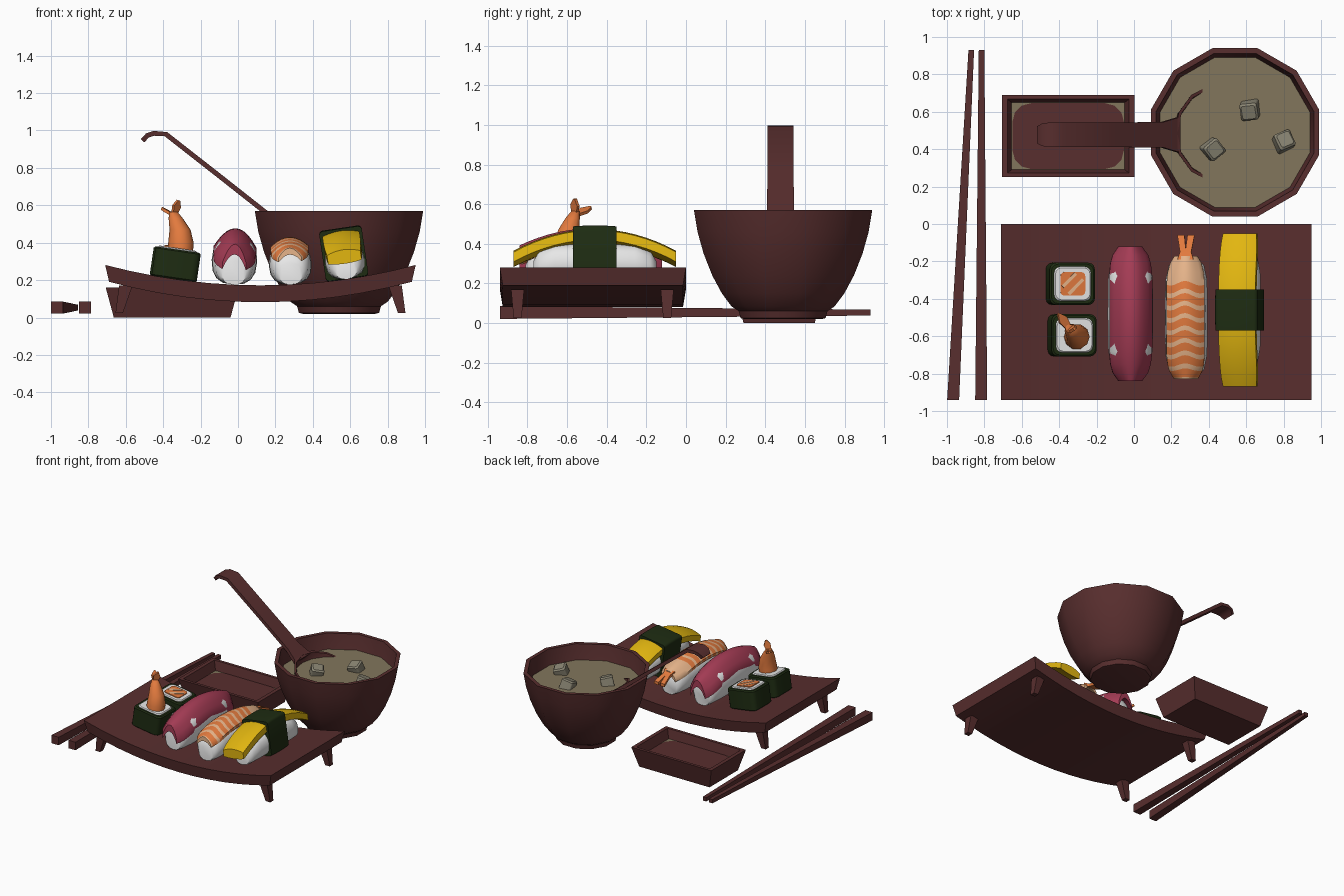
import bpy, bmesh, math
from math import sin, cos, pi, radians
from mathutils import Vector, Matrix, Euler

if "Cube" in bpy.data.objects:
    bpy.data.objects.remove(bpy.data.objects["Cube"])


def material(name, *rgb):
    m = bpy.data.materials.new(name)
    m.diffuse_color = [((c / 255 + 0.055) / 1.055) ** 2.4 for c in rgb] + [1]
    m.use_nodes = True
    m.node_tree.nodes["Principled BSDF"].inputs["Base Color"].default_value = m.diffuse_color
    return m


WOOD = material("dark_red_wood", 88, 46, 46)
SOUP = material("soup_olive", 130, 118, 92)
TOFU = material("tofu_grey", 138, 133, 115)
RICE = material("rice_white", 240, 240, 240)
NORI = material("seaweed_green", 30, 44, 18)
TUNA = material("tuna_red", 165, 60, 85)
ORANGE = material("prawn_orange", 226, 122, 62)
PALE = material("prawn_pale", 243, 190, 146)
EGG = material("egg_yellow", 226, 182, 16)


def loft(name, rings, mats, smooth=0, loc=(0, 0, 0), rot=(0, 0, 0), rule=None):
    """Skin a list of equal-length point rings and cap both ends."""
    mats = mats if isinstance(mats, list) else [mats]
    bm = bmesh.new()
    rows = [[bm.verts.new(p) for p in r] for r in rings]
    n = len(rows[0])
    for i in range(len(rows) - 1):
        for j in range(n):
            k = (j + 1) % n
            f = bm.faces.new((rows[i][j], rows[i][k], rows[i + 1][k], rows[i + 1][j]))
            f.material_index = rule(i) if rule else 0
    bm.faces.new(rows[0][::-1]).material_index = rule(0) if rule else 0
    bm.faces.new(rows[-1]).material_index = rule(len(rows) - 2) if rule else 0
    bmesh.ops.recalc_face_normals(bm, faces=bm.faces[:])
    me = bpy.data.meshes.new(name)
    bm.to_mesh(me)
    bm.free()
    for m in mats:
        me.materials.append(m)
    if smooth:
        me.polygons.foreach_set("use_smooth", [True] * len(me.polygons))
        me.set_sharp_from_angle(angle=radians(smooth))
    ob = bpy.data.objects.new(name, me)
    bpy.context.collection.objects.link(ob)
    ob.location, ob.rotation_euler = loc, rot
    return ob


def rrect(hx, hy, r, n=4):
    """Rounded rectangle outline."""
    pts = []
    for q, (sx, sy) in enumerate([(1, 1), (-1, 1), (-1, -1), (1, -1)]):
        for i in range(n):
            a = pi / 2 * (q + i / (n - 1))
            pts.append((sx * (hx - r) + r * cos(a), sy * (hy - r) + r * sin(a)))
    return pts


def rect(hx, hy, c):
    return [(c[0] + sx * hx, c[1] + sy * hy, c[2])
            for sx, sy in ((1, 1), (-1, 1), (-1, -1), (1, -1))]


def prism(name, hx, hy, r, z0, z1, mat, loc, rot=(0, 0, 0), edge=0.0):
    steps = [(z0, edge), (z0 + edge, 0), (z1 - edge, 0), (z1, edge)] if edge else [(z0, 0), (z1, 0)]
    rings = [[(x, y, z) for x, y in rrect(hx - e, hy - e, r)] for z, e in steps]
    return loft(name, rings, mat, 35, loc, rot)


def revolve(profile, n, phase=0.0):
    return [[(r * cos(phase + 2 * pi * i / n), r * sin(phase + 2 * pi * i / n), z)
             for i in range(n)] for r, z in profile]


# serving board, curved up at both ends
def board_z(x):
    return 0.172 + 0.158 * (x - 0.12) ** 2


def seat(x, y):
    """Location and tilt of something resting on the board."""
    return dict(loc=(x, y, board_z(x)), rot=(0, -math.atan(0.316 * (x - 0.12)), 0))


rings = []
for i in range(13):
    x = 0.12 + 0.83 * (i / 6 - 1)
    xb = 0.12 + (x - 0.12) * 0.975
    t, b = board_z(x), board_z(x) - 0.09
    rings.append([(x, -0.94, t), (x, 0, t), (xb, -0.015, b), (xb, -0.925, b)])
loft("serving_board", rings, WOOD, 30)
for sx, side in ((-1, "left"), (1, "right")):
    for y, end in ((-0.85, "front"), (-0.095, "back")):
        loft(f"{end}_{side}_leg", [rect(0.02, 0.02, (0.12 + sx * 0.755, y, 0.025)),
             rect(0.036, 0.033, (0.12 + sx * 0.72, y, 0.17))], WOOD)

# chopsticks
for name, xa, xb in (("left_chopstick", -0.967, -0.87), ("right_chopstick", -0.817, -0.815)):
    loft(name, [[(xc + sx * h, y, 0.053 + sz * h) for sx, sz in ((1, 1), (-1, 1), (-1, -1), (1, -1))]
                for xc, y, h in ((xa, -0.94, 0.032), (xb, 0.93, 0.015))], WOOD)

# sauce dish
D = (-0.352, 0.47)
loft("sauce_dish", [rect(a, b, (*D, z)) for a, b, z in
     ((0.312, 0.18, 0), (0.355, 0.22, 0.16), (0.325, 0.197, 0.16), (0.3, 0.178, 0.08))], WOOD)
prism("sauce_liquid", 0.302, 0.18, 0.005, 0.075, 0.088, SOUP, (*D, 0))
prism("sauce_surface", 0.298, 0.176, 0.1, 0.08, 0.092, WOOD, (*D, 0))

# soup bowl, twelve sided
B = (0.54, 0.49, 0)
profile = [(0.2, 0.02), (0.222, 0.025), (0.232, 0.06), (0.27, 0.085), (0.32, 0.15), (0.37, 0.24),
           (0.415, 0.35), (0.447, 0.46), (0.466, 0.57), (0.436, 0.57), (0.418, 0.46),
           (0.385, 0.34), (0.33, 0.22), (0.22, 0.11)]
loft("soup_bowl", revolve(profile, 12, pi / 12), WOOD, 40, B)
loft("soup", revolve([(0.4, 0.43), (0.417, 0.45)], 12, pi / 12), SOUP, 0, B)
for i, (x, y, rot) in enumerate([(0.42, 0.4, (0.25, 0.2, 0.7)), (0.62, 0.61, (0.3, -0.2, 0.1)),
                                 (0.8, 0.44, (-0.2, 0.3, 0.4))]):
    prism(f"tofu_cube_{i + 1}", 0.047, 0.047, 0.012, -0.045, 0.045, TOFU, (x, y, 0.462), rot, 0.01)

# ladle: tilted cup half sunk in the soup, and a hooked flat handle
cup = [(0.1, -0.13), (0.19, -0.095), (0.24, -0.05), (0.262, 0.01), (0.245, 0.01),
       (0.222, -0.045), (0.175, -0.08), (0.09, -0.11)]
loft("ladle_cup", revolve(cup, 14), WOOD, 40, (0.45, 0.485, 0.4), (0, radians(25), 0))
path = [Vector(p) for p in ((-0.51, 0.945), (-0.485, 0.973), (-0.45, 0.985), (-0.385, 0.98),
                            (-0.1, 0.757), (0.15, 0.56), (0.24, 0.49))]
widths = [0.045, 0.06, 0.066, 0.066, 0.066, 0.068, 0.095]
rings = []
for i, (p, w) in enumerate(zip(path, widths)):
    t = (path[min(i + 1, 6)] - path[max(i - 1, 0)]).normalized()
    n = Vector((-t.y, t.x)) * 0.013
    rings.append([(p.x + s * n.x, 0.477 + q * w, p.y + s * n.y)
                  for s, q in ((1, 1), (1, -1), (-1, -1), (-1, 1))])
loft("ladle_handle", rings, WOOD, 40)


# nigiri: rice block and arched topping
def rice(name, w, L, h, place):
    def p(v):
        return math.copysign(abs(v) ** 0.8, v)
    rings = [[(w * s * p(cos(a)), L * v, h * s * (1 + p(sin(a))) / 2)
              for a in [2 * pi * j / 16 for j in range(16)]]
             for v, s in ((-1, 0.55), (-0.9, 0.82), (-0.65, 0.97), (0, 1),
                          (0.65, 0.97), (0.9, 0.82), (1, 0.55))]
    loft(name, rings, RICE, 60, **place)


def topping(name, w, L, top, end_drop, edge_drop, thick, taper, mats, place, vs=None, wave=0, rule=None):
    vs = vs or [i / 8 - 1 for i in range(17)]
    us = [i / 5 - 1 for i in range(11)]
    rings = []
    for v in vs:
        k = 1 - taper * abs(v) ** 7
        z = top - end_drop * v * v

        def pt(u, low):
            y = L * v + wave * cos(4 * u) * (1 - v ** 4)
            return (w * k * u, y, z - edge_drop * u * u - low * thick * (1 - 0.35 * u * u))
        rings.append([pt(u, 0) for u in us] + [pt(u, 1) for u in us[::-1]])
    loft(name, rings, mats, 45, rule=rule, **place)


place = seat(-0.025, -0.48)
rice("tuna_rice", 0.122, 0.31, 0.26, place)
topping("tuna_slice", 0.115, 0.36, 0.302, 0.085, 0.1, 0.055, 0.45, TUNA, place)

place = seat(0.285, -0.5)
rice("prawn_rice", 0.115, 0.31, 0.215, place)
vs = [-1]
for i in range(9):                      # alternating orange and pale bands
    vs += [-0.97 + 0.2 * i, -0.845 + 0.2 * i]
vs += [0.9, 1]
topping("prawn_slice", 0.102, 0.33, 0.255, 0.06, 0.05, 0.035, 0.4, [ORANGE, PALE], place,
        vs, 0.014, lambda i: 0 if i % 2 and i < 17 else 1)
for s, side in ((-1, "left"), (1, "right")):
    rings = [[(s * cx + a * w, y, z + b * 0.012) for a, b in ((1, 1), (-1, 1), (-1, -1), (1, -1))]
             for cx, w, y, z in ((0.018, 0.025, 0.31, 0.185), (0.014, 0.016, 0.35, 0.165),
                                 (0.027, 0.019, 0.44, 0.13))]
    loft(f"prawn_tail_{side}", rings, ORANGE, **place)

place = seat(0.585, -0.46)
rice("egg_rice", 0.108, 0.31, 0.195, place)
topping("egg_slice", 0.1, 0.41, 0.268, 0.11, 0.018, 0.075, 0.1, EGG, place)
rings = [[(x, y, 0.137 + z) for x, z in rrect(0.115, h, 0.02)]
         for y, h in ((-0.11, 0.134), (-0.05, 0.138), (0.05, 0.138), (0.11, 0.134))]
loft("egg_seaweed_band", rings, NORI, 40, **place)

# two rolls: seaweed wrap, rice, filling
for name, x, y in (("back_roll", -0.352, -0.32), ("front_roll", -0.342, -0.595)):
    place = seat(x, y)
    prism(name + "_seaweed", 0.122, 0.113, 0.035, 0, 0.158, NORI, edge=0.008, **place)
    prism(name + "_rice", 0.1, 0.092, 0.035, 0.1, 0.166, RICE, edge=0.006, **place)
place = seat(-0.352, -0.32)
prism("roll_salmon", 0.067, 0.063, 0.022, 0.12, 0.172, ORANGE, **place)
for i, (d, h) in enumerate(((-0.028, 0.05), (0.022, 0.055))):
    q = d * 0.7071
    loft(f"salmon_stripe_{i + 1}", [[(q + (a * h - b * 0.009) * 0.7071, -q + (a * h + b * 0.009) * 0.7071, z)
         for a, b in ((1, 1), (-1, 1), (-1, -1), (1, -1))] for z in (0.168, 0.1745)], PALE, **place)

# prawn standing in the front roll, with two tail fins
rings = [[(cx + r * cos(a), cy + r * sin(a), z) for a in [2 * pi * j / 10 for j in range(10)]]
         for cx, cy, z, r in ((-0.31, -0.605, 0.33, 0.068), (-0.305, -0.602, 0.4, 0.068),
                              (-0.31, -0.592, 0.47, 0.056), (-0.333, -0.572, 0.53, 0.038),
                              (-0.345, -0.558, 0.565, 0.022))]
loft("standing_prawn", rings, ORANGE, 50)
base = Vector((-0.343, -0.562, 0.545))
for i, tip in enumerate((Vector((-0.318, -0.56, 0.627)), Vector((-0.405, -0.48, 0.583)))):
    d = (tip - base).normalized()
    side = d.cross(Vector((0.6, -0.5, 0.3))).normalized()
    flat = d.cross(side).normalized()
    rings = [[base.lerp(tip, t) + side * a * w + flat * b * 0.008
              for a, b in ((1, 1), (-1, 1), (-1, -1), (1, -1))]
             for t, w in ((0, 0.014), (0.6, 0.026), (1, 0.006))]
    loft(f"standing_prawn_fin_{i + 1}", rings, ORANGE)
